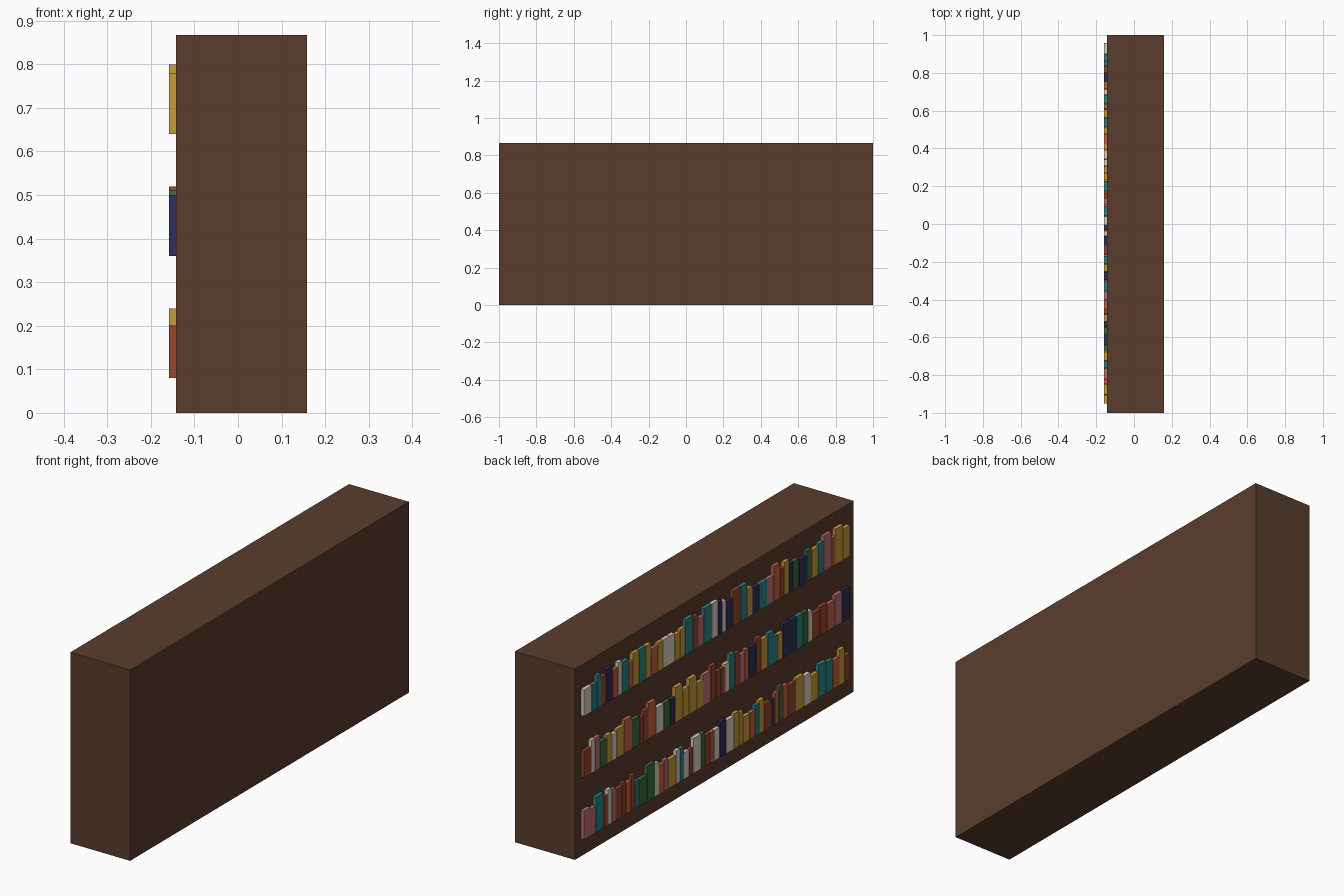
import bpy, bmesh, random
from mathutils import Matrix

if "Cube" in bpy.data.objects:
    bpy.data.objects.remove(bpy.data.objects["Cube"])

random.seed(7)


def srgb(r, g, b):
    return tuple((c / 255 / 12.92) if c < 11 else ((c / 255 + 0.055) / 1.055) ** 2.4
                 for c in (r, g, b)) + (1.0,)


def material(name, rgb):
    m = bpy.data.materials.new(name)
    m.diffuse_color = srgb(*rgb)
    m.use_nodes = True
    m.node_tree.nodes["Principled BSDF"].inputs["Base Color"].default_value = m.diffuse_color
    return m


def add_box(bm, lo, hi, slot=0):
    size = [h - l for l, h in zip(lo, hi)]
    mid = [(h + l) / 2 for l, h in zip(lo, hi)]
    verts = bmesh.ops.create_cube(
        bm, size=1, matrix=Matrix.Translation(mid) @ Matrix.Diagonal((*size, 1)))["verts"]
    for f in {f for v in verts for f in v.link_faces}:
        f.material_index = slot


def finish(bm, name, mats):
    me = bpy.data.meshes.new(name)
    bm.to_mesh(me)
    bm.free()
    for m in mats:
        me.materials.append(m)
    bpy.context.collection.objects.link(bpy.data.objects.new(name, me))


# Solid wooden case
FACE = -0.142
bm = bmesh.new()
add_box(bm, (FACE, -1, 0), (0.158, 1, 0.867))
finish(bm, "bookcase_body", [material("dark_wood", (90, 61, 45))])

# Cloth colours of the spines, keyed by letter
cloth = {
    "Y": material("yellow_cloth", (202, 156, 58)),
    "T": material("teal_cloth", (46, 133, 133)),
    "R": material("red_cloth", (152, 72, 46)),
    "O": material("coral_cloth", (200, 98, 68)),
    "N": material("navy_cloth", (46, 48, 88)),
    "W": material("cream_cloth", (222, 212, 192)),
    "P": material("pink_cloth", (190, 112, 122)),
    "G": material("green_cloth", (62, 108, 60)),
}
slots = list(cloth)

# Rows of books, listed from the +y end to the -y end
rows = [
    ("lower_books", 0.08, "PPTRWPRRORTGGWOPYWTWRWGROWNWYYYOTYRNOGORYWYTTOYR"),
    ("middle_books", 0.36, "RWPGYWYOGRROWGNYYYYPRRRWTRPONRYTTYNNTGWRROPN"),
    ("upper_books", 0.64, "WTTRNOWTOYTYOYWWYYTRPTWNWNRTYNTPORYNGNGYTPOYY"),
]
for name, z, order in rows:
    widths = [random.choice((0.03, 0.04, 0.05, 0.06)) for _ in order]
    scale = 1.91 / sum(widths)
    bm = bmesh.new()
    y = 0.957
    for key, w in zip(order, widths):
        w *= scale
        h = random.choice((0.12, 0.13, 0.14, 0.15, 0.16))
        add_box(bm, (-0.158, y - w + 0.003, z), (FACE + 0.02, y, z + h), slots.index(key))
        y -= w
    finish(bm, name, cloth.values())
